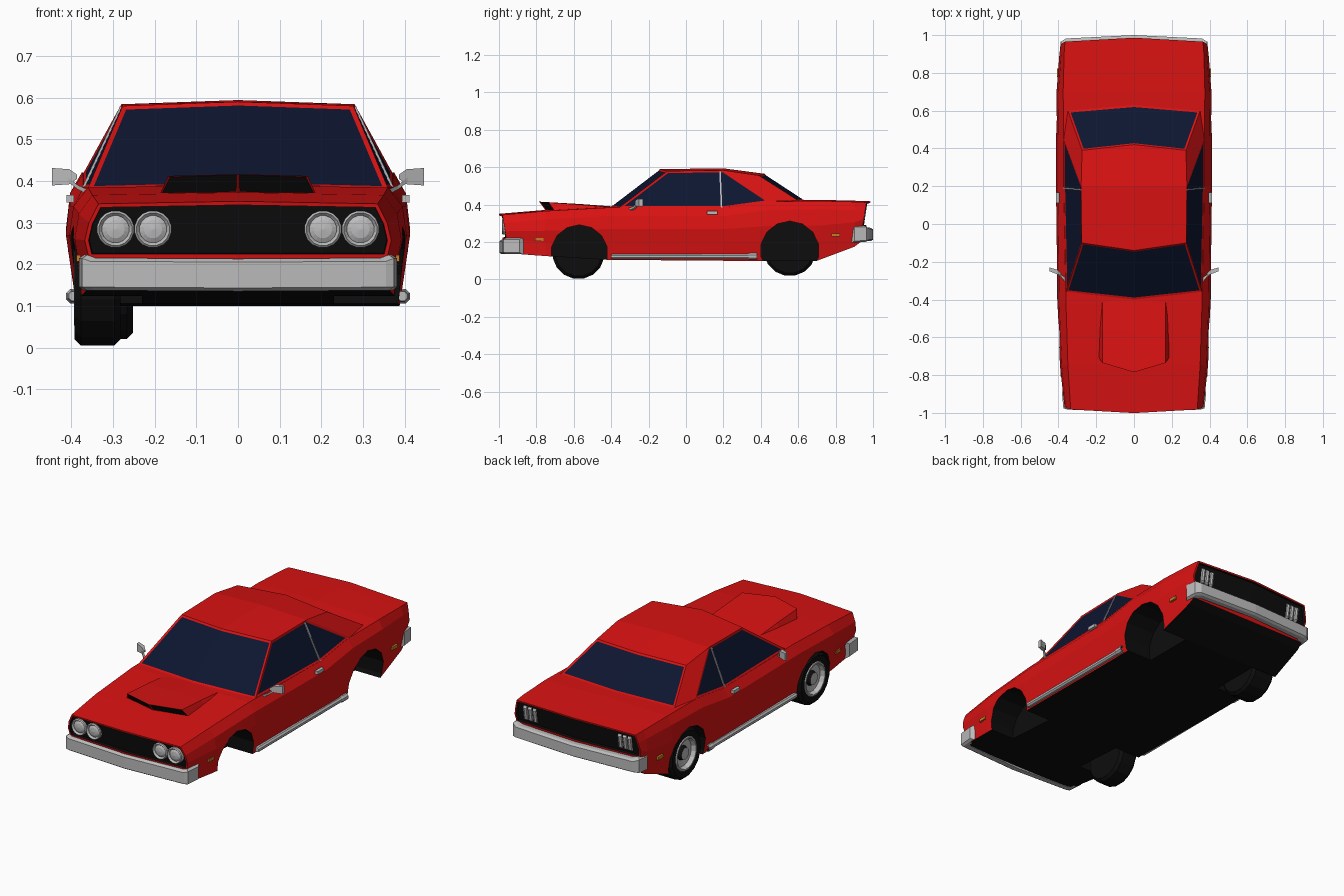
import bpy, bmesh
from math import sin, cos, pi, hypot

if "Cube" in bpy.data.objects:
    bpy.data.objects.remove(bpy.data.objects["Cube"])


def material(name, rgb):
    m = bpy.data.materials.new(name)
    m.diffuse_color = (*rgb, 1)
    m.use_nodes = True
    m.node_tree.nodes["Principled BSDF"].inputs["Base Color"].default_value = m.diffuse_color
    return m


RED = material("red_paint", (0.7, 0.006, 0.006))
BLACK = material("black", (0.004, 0.004, 0.004))
GLASS = material("dark_glass", (0.004, 0.008, 0.03))
GREY = material("metal", (0.5, 0.5, 0.5))
AMBER = material("amber", (0.6, 0.2, 0.02))


def finish(name, bm, mats):
    me = bpy.data.meshes.new(name)
    bm.to_mesh(me)
    bm.free()
    for m in mats:
        me.materials.append(m)
    ob = bpy.data.objects.new(name, me)
    bpy.context.collection.objects.link(ob)
    return ob


def skin(bm, rings):
    vs = [[bm.verts.new(p) for p in r] for r in rings]
    n = len(rings[0])
    spans = []
    for a, b in zip(vs, vs[1:]):
        spans.append([bm.faces.new((a[i], a[(i + 1) % n], b[(i + 1) % n], b[i])) for i in range(n)])
    return vs, spans


def loft(name, rings, mat=GREY, mats=None):
    """Skin closed rings, cap both ends; mats optionally gives one material per span."""
    bm = bmesh.new()
    vs, spans = skin(bm, rings)
    caps = [bm.faces.new(vs[0]), bm.faces.new(vs[-1])]
    slots = list(dict.fromkeys(mats or [mat]))
    if mats:
        for fs, m in zip(spans, mats):
            for f in fs:
                f.material_index = slots.index(m)
        caps[0].material_index = slots.index(mats[0])
        caps[1].material_index = slots.index(mats[-1])
    bmesh.ops.recalc_face_normals(bm, faces=bm.faces)
    return finish(name, bm, slots)


def turned(name, centre, profile, axis, n, mat=GREY, mats=None):
    """Revolve (offset, radius) pairs about the x or y axis through centre."""
    x, y, z = centre
    rings = []
    for o, r in profile:
        cs = [(r * cos(2 * pi * (i + .5) / n), r * sin(2 * pi * (i + .5) / n)) for i in range(n)]
        rings.append([(x + o, y + c, z + s) if axis == 'x' else (x + c, y + o, z + s) for c, s in cs])
    return loft(name, rings, mat, mats)


def rect(x, y, z, dy, dz):
    return [(x, y - dy, z - dz), (x, y + dy, z - dz), (x, y + dy, z + dz), (x, y - dy, z + dz)]


def box(name, x, y, z, sx, sy, sz, mat=GREY):
    return loft(name, [rect(x - sx / 2, y, z, sy / 2, sz / 2), rect(x + sx / 2, y, z, sy / 2, sz / 2)], mat)


# Body shell: y, shoulder x/z, widest x, lower crease z, sill x/z
stations = [(-.98, .335, .345, .368, .215, .36, .14), (-.75, .35, .366, .392, .20, .375, .125),
            (-.42, .36, .384, .405, .20, .385, .105), (.20, .372, .384, .413, .20, .388, .10),
            (.43, .372, .416, .413, .20, .388, .10), (.70, .375, .42, .41, .20, .385, .10),
            (.90, .37, .415, .395, .24, .375, .175), (.965, .365, .412, .388, .28, .37, .20)]


def body_point(st, end, x, z):
    return (x, st[0] + end * (.02 * (1 - abs(x) / .37) - .15 * (st[2] - z)), z)


rings = []
for i, st in enumerate(stations):
    y, xt, zt, xm, zl, xb, zb = st
    end = -1 if i == 0 else 1 if i == len(stations) - 1 else 0
    half = [(0, zt + .006), (xt, zt), (xm - .01, zt - .045), (xm, (zt - .045 + zl) / 2), (xm - .01, zl), (xb, zb)]
    ring = half + [(-x, z) for x, z in half[:0:-1]]
    rings.append([body_point(st, end, x, z) for x, z in ring])
bm = bmesh.new()
vs, _ = skin(bm, rings)
panels = []
for v, st, end in ((vs[0], stations[0], -1), (vs[-1], stations[-1], 1)):
    c = bm.verts.new(body_point(st, end, 0, st[4]))
    panels.append([bm.faces.new(v[0:5] + [c]), bm.faces.new([c] + v[7:11] + [v[0]])])
    bm.faces.new(v[4:8] + [c])
bmesh.ops.recalc_face_normals(bm, faces=bm.faces)
# Recessed grille and tail panel
for fs in panels:
    bmesh.ops.inset_region(bm, faces=fs, thickness=.009, use_even_offset=True)
    for f in bmesh.ops.inset_region(bm, faces=fs, thickness=.001, depth=-.015)["faces"] + fs:
        f.material_index = 1
body = finish("body", bm, [RED, BLACK])

# Wheel arches
arches = [(-.57, .14, .152), (.555, .155, .157)]
bpy.context.view_layer.objects.active = body
for y, z, r in arches:
    for s in (1, -1):
        cut = turned("arch_cutter", (s * .36, y, z), [(-.13, r), (.13, r)], 'x', 14, BLACK)
        cut.hide_render = True
        mod = body.modifiers.new("arch", 'BOOLEAN')
        mod.operation, mod.solver, mod.object = 'DIFFERENCE', 'EXACT', cut
        bpy.ops.object.modifier_apply(modifier=mod.name)
        bpy.data.objects.remove(cut)
for p in body.data.polygons:
    co = [body.data.vertices[i].co for i in p.vertices]
    well = any(all(hypot(v.y - y, v.z - z) < r + .002 for v in co) for y, z, r in arches)
    if well or p.normal.z < -.65:
        p.material_index = 1

# Cabin with inset glass
P = dict(A0=(0, -.40, .392), A=(.36, -.36, .383), B0=(0, -.14, .590), B=(.277, -.10, .58),
         C0=(0, .20, .594), C=(.28, .20, .584), D0=(0, .42, .565), D=(.275, .39, .556),
         E0=(0, .63, .428), E=(.35, .60, .422), F=(.372, .20, .383), G=(.372, .45, .417))
bm = bmesh.new()
V = {}
for k, (x, y, z) in P.items():
    V[k, 1] = bm.verts.new((x, y, z))
    V[k, -1] = V[k, 1] if x == 0 else bm.verts.new((-x, y, z))


def both(*keys):
    return [bm.faces.new([V[k, s] for k in keys]) for s in (1, -1)]


screen = both('A0', 'A', 'B', 'B0')
both('B0', 'B', 'C', 'C0')
both('C0', 'C', 'D', 'D0')
back = both('D0', 'D', 'E', 'E0')
side, quarter = both('A', 'F', 'C', 'B'), both('F', 'G', 'C')
both('C', 'G', 'E', 'D')
bmesh.ops.recalc_face_normals(bm, faces=bm.faces)
for fs in (screen, back, [side[0], quarter[0]], [side[1], quarter[1]]):
    bmesh.ops.inset_region(bm, faces=fs, thickness=.011, depth=-.003, use_boundary=True, use_even_offset=True)
    for f in fs:
        f.material_index = 1
finish("cabin", bm, [RED, GLASS])

# Hood scoop with two dark intakes
bm = bmesh.new()
rings = []
for y, bow, xo, xi, zt, zc in ((-.735, .05, .19, .168, .412, .416), (-.56, 0, .19, .168, .40, .403),
                               (-.40, 0, .19, .168, .386, .391)):
    lean = .035 if bow else 0
    rings.append([(-xo, y + lean, .362), (-xi, y, zt), (0, y - bow, zc), (xi, y, zt),
                  (xo, y + lean, .362), (0, y - bow + lean, .368)])
vs, _ = skin(bm, rings)
mouth = [bm.faces.new([vs[0][i] for i in q]) for q in ((0, 1, 2, 5), (2, 3, 4, 5))]
bm.faces.new(vs[-1])
bmesh.ops.recalc_face_normals(bm, faces=bm.faces)
bmesh.ops.inset_individual(bm, faces=mouth, thickness=.007, depth=-.004)
for f in mouth:
    f.material_index = 1
finish("hood_scoop", bm, [RED, BLACK])


# Wrap-around bumpers
def bumper(name, half, front):
    pts = half + [(-x, y, a, b) for x, y, a, b in half[-2::-1]]
    loft(name, [[(x, y, a + .008), (x, y, b - .008), (x * .97, y - front * .012, b),
                 (x * .93, y - front * .04, b), (x * .93, y - front * .04, a),
                 (x * .97, y - front * .012, a)] for x, y, a, b in pts])


bumper("front_bumper", [(.382, -.89, .137, .222), (.374, -.975, .137, .222), (.355, -.982, .137, .215),
                        (0, -.998, .135, .213)], -1)
bumper("rear_bumper", [(.394, .90, .198, .288), (.388, .965, .20, .288), (.36, .982, .205, .278),
                       (0, 1.0, .205, .276)], 1)

# Wheels, left side only
for name, y, z, w in (("front_wheel", -.575, .142, .11), ("rear_wheel", .555, .158, .14)):
    turned(name, (-.392, y, z),
           [(w, .05), (w, .125), (w - .015, .14), (.015, .14), (0, .125), (.003, .094), (-.002, .09),
            (-.002, .082), (.022, .074), (.028, .04), (.008, .033), (.004, .002)],
           'x', 16, mats=[BLACK] * 5 + [GREY] * 4 + [BLACK] + [GREY])

for s in (1, -1):
    # Twin headlights
    for x in (.204, .294):
        turned("headlight", (s * x, -.97, .284),
               [(.02, .045), (-.008, .045), (-.013, .040), (-.006, .034), (-.002, .033), (-.008, .022), (-.011, .002)],
               'y', 16)
    # Three-bar tail lights
    for x in (.262, .291, .320):
        rows = ((.304, .93, .942), (.312, .93, .954), (.378, .935, .964), (.386, .935, .955))
        loft("tail_light", [[(s * x - .010, a, z), (s * x + .010, a, z), (s * x + .010, b - .004, z),
                             (s * x, b, z), (s * x - .010, b - .004, z)] for z, a, b in rows])
    # Side exhaust pipe
    turned("side_pipe", (s * .395, 0, .123),
           [(-.40, .012), (-.385, .015), (.33, .015), (.34, .019), (.38, .019), (.38, .014), (.35, .012)],
           'y', 8, mats=[GREY] * 5 + [BLACK])
    # Door mirror and arm
    loft("mirror", [rect(s * .386, -.268, .410, .006, .005), rect(s * .405, -.255, .410, .012, .018),
                    rect(s * .447, -.24, .410, .010, .021)])
    loft("mirror_arm", [rect(s * .365, -.295, .375, .012, .006), rect(s * .385, -.275, .385, .007, .005),
                        rect(s * .41, -.258, .405, .006, .006)])
    # Handle, window divider, marker lights
    box("door_handle", s * .403, .14, .357, .018, .055, .018)
    loft("window_divider", [[(s * x, y - .004, z), (s * x, y + .004, z), (s * (x - .01), y + .004, z),
                             (s * (x - .01), y - .004, z)] for x, y, z in ((.374, .19, .385), (.284, .182, .578))])
    box("front_marker", s * .382, -.785, .214, .012, .045, .016, AMBER)
    box("rear_marker", s * .402, .80, .238, .012, .045, .018, AMBER)
